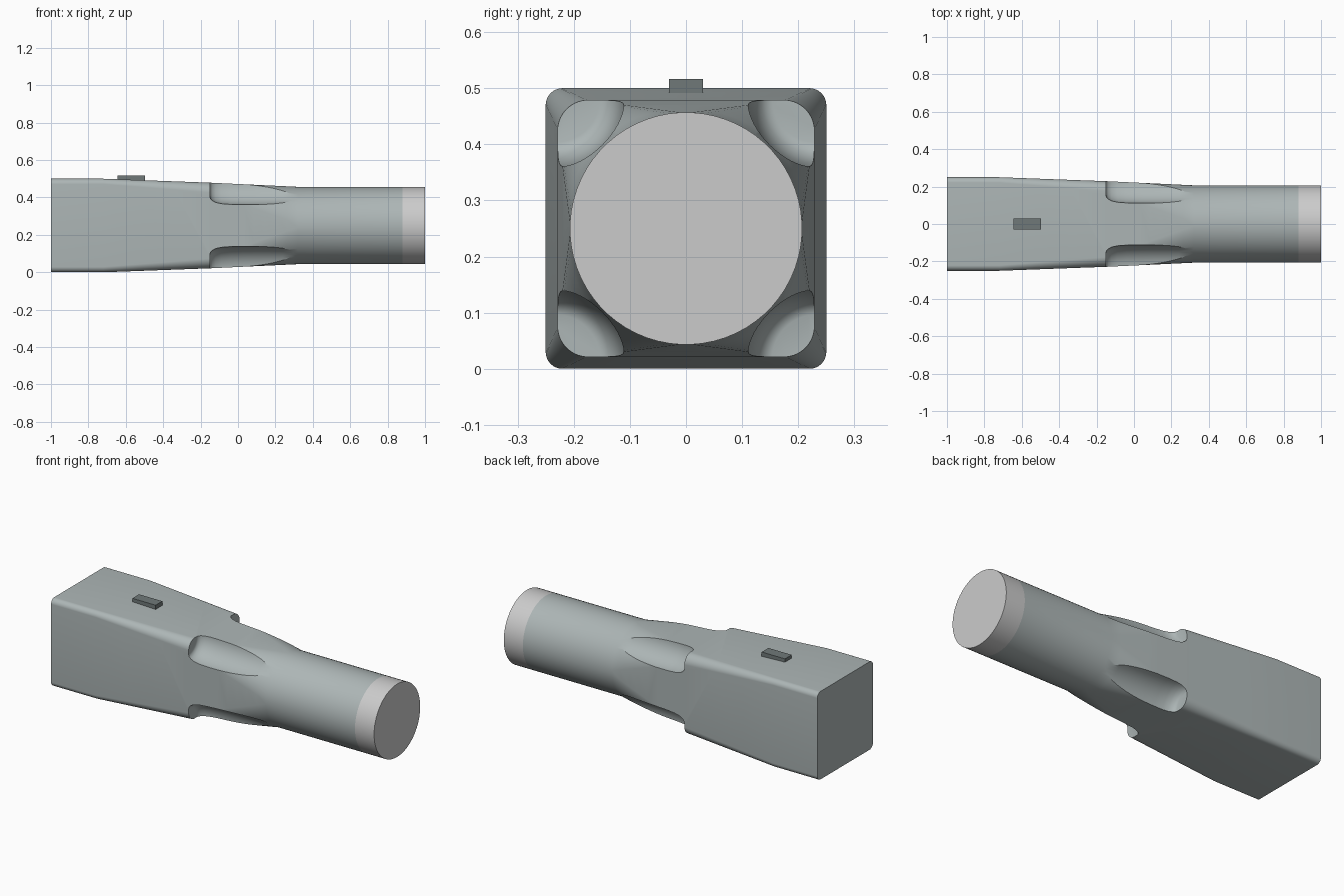
import bpy, bmesh
from math import pi, cos, sin, radians

if "Cube" in bpy.data.objects:
    bpy.data.objects.remove(bpy.data.objects["Cube"])

CZ = 0.25      # height of the long axis
RAD = 0.207    # radius of the round end


def material(name, rgb):
    m = bpy.data.materials.new(name)
    m.diffuse_color = (*rgb, 1)
    m.use_nodes = True
    m.node_tree.nodes["Principled BSDF"].inputs["Base Color"].default_value = m.diffuse_color
    return m


def rounded_square(half, r, n=16):
    """Square section with rounded corners; a circle when r == half."""
    pts = []
    for q in range(4):
        mid = q * pi / 2 + pi / 4
        cy = (half - r) * (1 if cos(mid) > 0 else -1)
        cz = (half - r) * (1 if sin(mid) > 0 else -1)
        # leave out the arc end, so full circles have no doubled points
        for i in range(n):
            a = q * pi / 2 + (i + 0.5) / n * pi / 2
            pts.append((cy + r * cos(a), cz + r * sin(a)))
    return pts


def circle(cy, cz, r, n=64):
    return [(cy + r * cos(2 * pi * i / n), cz + r * sin(2 * pi * i / n)) for i in range(n)]


def add_loft(bm, sections):
    """Closed skin through (x, points) sections along x."""
    rings = [[bm.verts.new((x, y, z + CZ)) for y, z in pts] for x, pts in sections]
    n = len(rings[0])
    for a, b in zip(rings, rings[1:]):
        for i in range(n):
            j = (i + 1) % n
            bm.faces.new((a[i], a[j], b[j], b[i]))
    bm.faces.new(rings[0])
    bm.faces.new(rings[-1])


def finish(name, bm, mat=None):
    bmesh.ops.recalc_face_normals(bm, faces=bm.faces[:])
    me = bpy.data.meshes.new(name)
    bm.to_mesh(me)
    bm.free()
    ob = bpy.data.objects.new(name, me)
    bpy.context.collection.objects.link(ob)
    if mat:
        me.materials.append(mat)
    return ob


def select(ob):
    bpy.ops.object.select_all(action='DESELECT')
    ob.select_set(True)
    bpy.context.view_layer.objects.active = ob


def smooth(ob):
    select(ob)
    bpy.ops.object.shade_smooth_by_angle(angle=radians(28))


grey = material("body_grey", (0.42, 0.47, 0.47))
dark = material("dark_grey", (0.16, 0.19, 0.19))

# handle body: square block tapering into a round shaft
keys = [(-1, 0.25, 0.03), (-0.72, 0.25, 0.03), (-0.15, 0.229, 0.055), (0.32, RAD, RAD), (0.88, RAD, RAD)]
steps = [1, 3, 8, 1]
sections = []
for (x0, h0, r0), (x1, h1, r1), n in zip(keys, keys[1:], steps):
    for k in range(n):
        t = k / n
        sections.append((x0 + (x1 - x0) * t, rounded_square(h0 + (h1 - h0) * t, r0 + (r1 - r0) * t)))
sections.append((0.88, rounded_square(RAD, RAD)))
bm = bmesh.new()
add_loft(bm, sections)
body = finish("body", bm, grey)

# scoops cut from the four corners
profile = [(-0.15, 0.08), (-0.147, 0.09), (-0.138, 0.1), (-0.12, 0.11), (-0.09, 0.117), (-0.04, 0.121),
           (0.03, 0.123), (0.1, 0.1235), (0.17, 0.123), (0.24, 0.1215), (0.3, 0.119), (0.34, 0.115), (0.4, 0.1)]
D = 0.33 / 2 ** 0.5
bm = bmesh.new()
for sy in (-1, 1):
    for sz in (-1, 1):
        add_loft(bm, [(x, circle(sy * D, sz * D, r)) for x, r in profile])
cutter = finish("scoop_cutter", bm, grey)
cutter.hide_render = True
mod = body.modifiers.new("scoops", 'BOOLEAN')
mod.operation = 'DIFFERENCE'
mod.solver = 'EXACT'
mod.object = cutter
select(body)
bpy.ops.object.modifier_apply(modifier=mod.name)
bpy.data.objects.remove(cutter)
smooth(body)

# pale band and cap on the round end
bm = bmesh.new()
add_loft(bm, [(0.88, rounded_square(RAD, RAD)), (1, rounded_square(RAD, RAD))])
smooth(finish("end_cap", bm))

# small raised button on top
bm = bmesh.new()
bmesh.ops.create_cube(bm, size=1)
for v in bm.verts:
    v.co = (-0.57 + v.co.x * 0.146, v.co.y * 0.06, 0.502 + v.co.z * 0.028)
finish("button", bm, dark)
